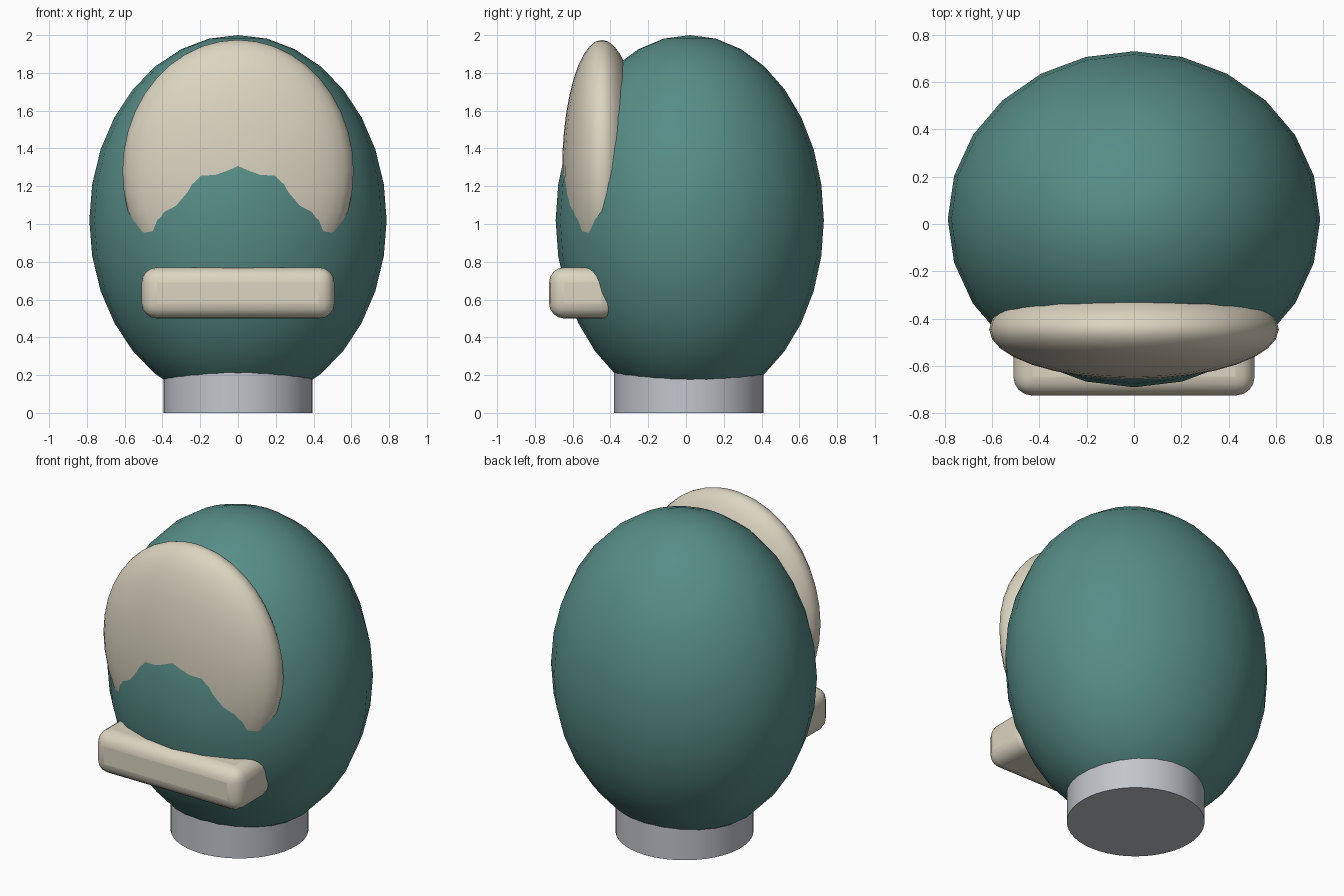
import bpy
import math

if "Cube" in bpy.data.objects:
    bpy.data.objects.remove(bpy.data.objects["Cube"])


def material(name, rgb):
    m = bpy.data.materials.new(name)
    m.diffuse_color = (*rgb, 1.0)
    m.use_nodes = True
    m.node_tree.nodes["Principled BSDF"].inputs["Base Color"].default_value = m.diffuse_color
    return m


teal = material("teal", (0.095, 0.265, 0.24))
cream = material("cream", (0.71, 0.66, 0.53))
grey = material("light grey", (0.54, 0.56, 0.60))


def finish(name, mat, angle=40):
    ob = bpy.context.object
    ob.name = name
    ob.data.materials.append(mat)
    bpy.ops.object.transform_apply(location=False, rotation=True, scale=True)
    bpy.ops.object.shade_smooth_by_angle(angle=math.radians(angle))
    return ob


def ellipsoid(name, centre, radii, segments, rings, mat):
    bpy.ops.mesh.primitive_uv_sphere_add(
        segments=segments, ring_count=rings, radius=1, location=centre)
    bpy.context.object.scale = radii
    return finish(name, mat, 60)


# Egg-shaped head
ellipsoid("head", (0, 0.02, 1.02), (0.787, 0.71, 0.98), 24, 16, teal)

# Flattened face plate sunk into the front of the head
ellipsoid("face_plate", (0, -0.445, 1.28), (0.612, 0.211, 0.695), 32, 20, cream)

# Short neck
bpy.ops.mesh.primitive_cylinder_add(
    vertices=48, radius=0.395, depth=0.26, location=(0, 0.015, 0.13))
finish("neck", grey)

# Rounded mouth bar
bpy.ops.mesh.primitive_cube_add(size=1, location=(0, -0.547, 0.635))
bpy.context.object.scale = (1.02, 0.356, 0.27)
bar = finish("mouth_bar", cream)
bevel = bar.modifiers.new("round_edges", 'BEVEL')
bevel.width = 0.08
bevel.segments = 4
bpy.ops.object.modifier_apply(modifier=bevel.name)
bpy.ops.object.shade_smooth_by_angle(angle=math.radians(40))
